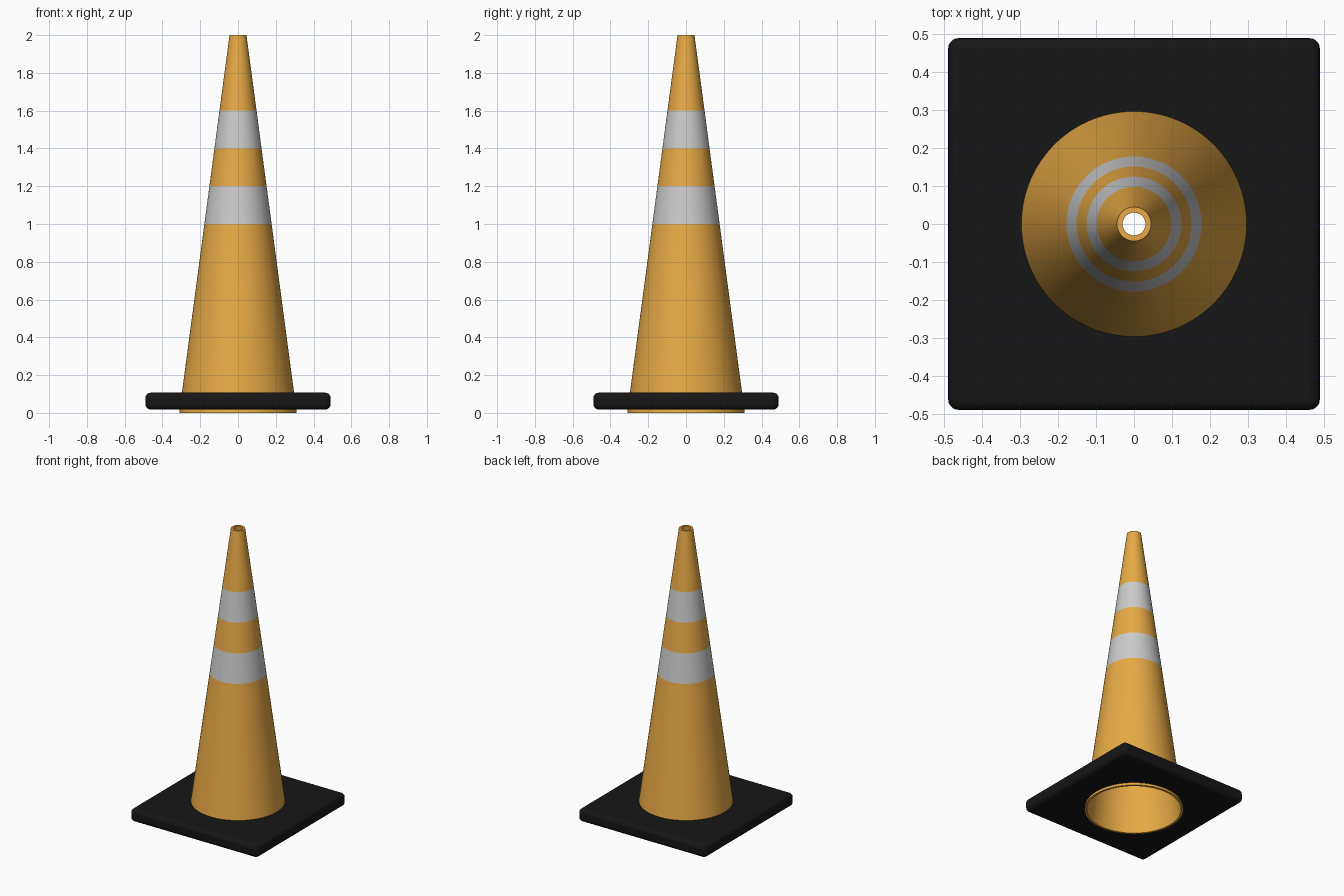
import bpy, bmesh, math

if "Cube" in bpy.data.objects:
    bpy.data.objects.remove(bpy.data.objects["Cube"])

SEG = 96
WALL = 0.015


def material(name, rgb):
    m = bpy.data.materials.new(name)
    m.diffuse_color = (*rgb, 1)
    m.use_nodes = True
    m.node_tree.nodes["Principled BSDF"].inputs["Base Color"].default_value = m.diffuse_color
    return m


orange = material("orange_plastic", (0.80, 0.40, 0.06))
white = material("reflective_white", (0.65, 0.65, 0.65))
black = material("black_rubber", (0.008, 0.008, 0.008))


def radius(z):
    return 0.311 - 0.133 * z


def smooth(ob):
    bpy.ops.object.select_all(action='DESELECT')
    ob.select_set(True)
    bpy.context.view_layer.objects.active = ob
    bpy.ops.object.shade_smooth_by_angle(angle=math.radians(30))


# Hollow cone: closed wall profile, spun around z, with two white bands outside
outer = [0.005, 0.1, 1.0, 1.2, 1.4, 1.6, 2.0]
inner = [2.0, 0.1, 0.005]
profile = [(radius(z), z) for z in outer] + [(radius(z) - WALL, z) for z in inner]
profile[0] = (radius(0), 0)
profile[-1] = (radius(0) - WALL, 0)
bands = {2, 4}

bm = bmesh.new()
rings = [[bm.verts.new((r * math.cos(math.tau * i / SEG), r * math.sin(math.tau * i / SEG), z))
          for i in range(SEG)] for r, z in profile]
for k, ring in enumerate(rings):
    nxt = rings[(k + 1) % len(rings)]
    for i in range(SEG):
        j = (i + 1) % SEG
        f = bm.faces.new((ring[i], ring[j], nxt[j], nxt[i]))
        f.material_index = 1 if k in bands else 0
bmesh.ops.recalc_face_normals(bm, faces=bm.faces)
mesh = bpy.data.meshes.new("cone_body")
bm.to_mesh(mesh)
bm.free()
mesh.materials.append(orange)
mesh.materials.append(white)
cone = bpy.data.objects.new("cone_body", mesh)
bpy.context.collection.objects.link(cone)
smooth(cone)

# Square rubber base with rounded edges
bpy.ops.mesh.primitive_cube_add(size=1, location=(0, 0, 0.0625))
base = bpy.context.object
base.name = "base_plate"
base.scale = (0.98, 0.98, 0.089)
bpy.ops.object.transform_apply(location=False, rotation=False, scale=True)
base.data.materials.append(black)
bevel = base.modifiers.new("rounded_edges", 'BEVEL')
bevel.width = 0.028
bevel.segments = 5

# Round opening under the cone
bpy.ops.mesh.primitive_cylinder_add(vertices=SEG, radius=0.296, depth=0.4, location=(0, 0, 0.06))
cutter = bpy.context.object
cutter.name = "base_hole_cutter"
cutter.hide_render = True
cutter.hide_set(True)
hole = base.modifiers.new("hole", 'BOOLEAN')
hole.object = cutter
hole.operation = 'DIFFERENCE'
hole.solver = 'EXACT'
smooth(base)
